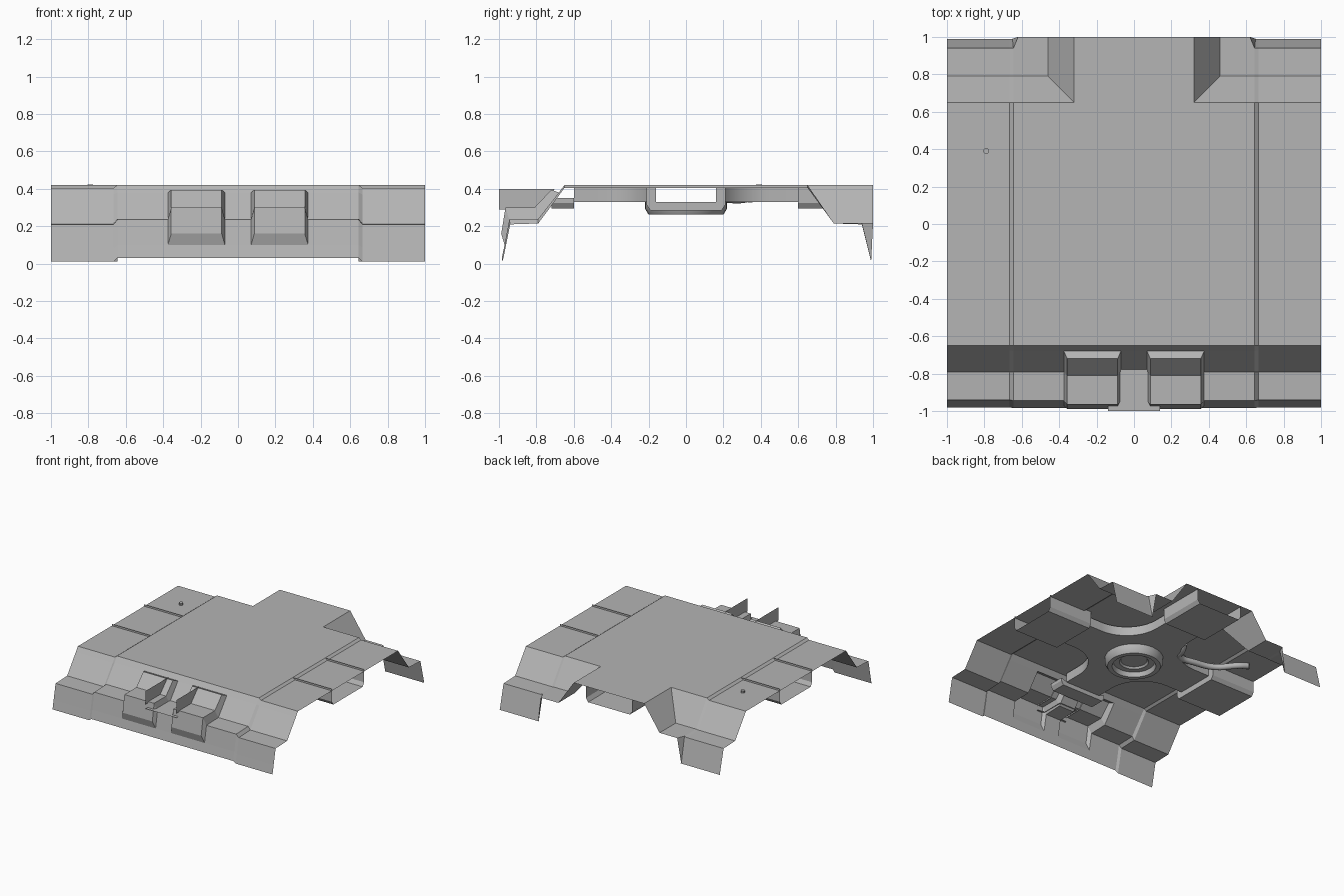
import bpy, bmesh, math

if "Cube" in bpy.data.objects:
    bpy.data.objects.remove(bpy.data.objects["Cube"])

# Mid grey for the whole model
grey = bpy.data.materials.new("mid_grey")
grey.diffuse_color = (.46, .46, .46, 1)
grey.use_nodes = True
grey.node_tree.nodes["Principled BSDF"].inputs["Base Color"].default_value = grey.diffuse_color


def build(name, quads, smooth=False):
    """Make an object from a list of polygons (lists of points), welding shared corners."""
    bm = bmesh.new()
    for q in quads:
        bm.faces.new([bm.verts.new(p) for p in q])
    bmesh.ops.remove_doubles(bm, verts=bm.verts, dist=0.0005)
    me = bpy.data.meshes.new(name)
    bm.to_mesh(me)
    bm.free()
    me.materials.append(grey)
    ob = bpy.data.objects.new(name, me)
    bpy.context.collection.objects.link(ob)
    if smooth:
        bpy.context.view_layer.objects.active = ob
        ob.select_set(True)
        bpy.ops.object.shade_smooth_by_angle(angle=math.radians(35))
        ob.select_set(False)
    return ob


def mirrored(quads):
    return quads + [[(-x, y, z) for x, y, z in reversed(q)] for q in quads]


def strip(a, b):
    """Quads joining two equally long rows of points."""
    return [[a[i], a[i + 1], b[i + 1], b[i]] for i in range(len(a) - 1)]


# Folded roof sheet: raised middle, lower sides, front fold with dormer openings
side = [(-.98, .012), (-.965, .085), (-.94, .21), (-.79, .215), (-.675, .37), (-.65, .405)]
mid = [(-.985, .03), (-.97, .10), (-.945, .235), (-.79, .24), (-.68, .38), (-.65, .42)]
xs = [0, .07, .375, .645, .665, 1]


def row(x):
    return [(x, y, z) for y, z in (mid if x < .65 else side)]


sheet = []
for x0, x1 in zip(xs, xs[1:]):
    cells = strip(row(x1), row(x0))
    if x0 == .07:
        cells = [cells[0], cells[4]]
    sheet += [c[::-1] for c in cells]
top = [(0, .42), (.32, .42), (.645, .42), (.665, .405), (1, .405)]
for (x0, z0), (x1, z1) in zip(top, top[1:]):
    sheet.append([(x0, -.65, z0), (x1, -.65, z1), (x1, .65, z1), (x0, .65, z0)])

# Rear gable: flat ridge with sloping flanks, eaves and short drop walls
E = .217
sheet += [
    [(0, .65, .42), (.32, .65, .42), (.32, 1, .42), (0, 1, .42)],
    [(.32, .65, .42), (.46, .79, E), (.46, 1, E), (.32, 1, .42)],
    [(.32, .65, .42), (.645, .65, .42), (.645, .79, E), (.46, .79, E)],
    [(.46, .79, E), (.645, .79, E), (.645, .94, E), (.46, .94, E)],
    [(.46, .94, E), (.645, .94, E), (.62, 1, E), (.46, 1, E)],
    [(.645, .94, E), (.62, 1, E), (.65, .99, .012)],
]
back = [(.65, .42, .405), (.79, E, .215), (.94, E, .21), (.99, .012, .012)]
a = [(.645, y, zm) for y, zm, zs in back]
b = [(.665, y, zs) for y, zm, zs in back]
c = [(1, y, zs) for y, zm, zs in back]
sheet += [q[::-1] for q in strip(a, b) + strip(b, c)]
build("roof_sheet", mirrored(sheet))

# Pair of dormer boxes on the front fold
base = [mid[4], mid[3], mid[2], mid[1]]
crown = [(-.72, .395), (-.81, .30), (-.965, .30), (-.988, .16)]
box = []
face = []
for xb, xt in ((.07, .087), (.375, .357)):
    rb = [(xb, y, z) for y, z in base]
    rt = [(xt, y, z) for y, z in crown]
    box += strip(rb, rt)
    face.append([rb[0]] + rt + [rb[3]])
box += strip(face[0], face[1])
build("dormers", mirrored(box))

# Upright plates and the small shelf between the dormers
plate = [[(.14, -1, .29), (.14, -.81, .29), (.14, -.70, .40), (.14, -1, .40)]]
build("dormer_fins", mirrored(plate))
build("front_shelf", [[(-.14, -1, .255), (.14, -1, .255), (.14, -.96, .255), (.08, -.95, .255),
                       (.08, -.77, .255), (-.08, -.77, .255), (-.08, -.95, .255), (-.14, -.96, .255)]])

# Cross-shaped duct below the roof, with rounded inner corners
R, C, N = .29, .45, 10
W = C - R
arc = [(C + R * math.cos(t), C + R * math.sin(t))
       for t in (math.radians(270 - 90 * i / N) for i in range(N + 1))]
corner = [(.6, W)] + arc + [(W, .6)]
duct = []
for sx in (1, -1):
    for sy in (1, -1):
        low = [(sx * x, sy * y, .33) for x, y in corner]
        high = [(sx * x, sy * y, .405) for x, y in corner]
        duct += strip(low, high)
        duct += [[(0, 0, .33), low[i], low[i + 1]] for i in range(len(low) - 1)]
for s in (1, -1):
    duct.append([(0, 0, .33), (s * .6, -W, .33), (s * .6, W, .33)])
    duct.append([(0, 0, .33), (-W, s * .6, .33), (W, s * .6, .33)])
build("cross_duct", duct, smooth=True)


# Deeper trough at the end of each duct arm
def trough(length, angle, ztop, low):
    sec = [(-.21, ztop), (-.21, low + .03), (-.19, low), (.19, low), (.21, low + .03), (.21, ztop)]
    ca, sa = round(math.cos(angle)), round(math.sin(angle))
    near, far = [[(ca * r - sa * w, sa * r + ca * w, z) for w, z in sec] for r in (.6, length)]
    step = [(ca * .6 - sa * w, sa * .6 + ca * w, z)
            for w, z in ((-W, ztop - .015), (-W, .33), (-W, .33), (W, .33), (W, .33), (W, ztop - .015))]
    walls = strip(near, far)
    cap = [[near[0], near[1], step[1], step[0]], [near[1], near[2], step[1]],
           [near[2], near[3], step[3], step[1]], [near[3], near[4], step[3]],
           [near[4], near[5], step[5], step[3]]]
    return walls + cap


ends = []
for i, (length, ztop) in enumerate([(1, .42), (1, .415), (1, .42), (.72, .35)]):
    ends += trough(length, i * math.pi / 2, ztop, .285 + .01 * (i % 2))
build("duct_ends", ends)

# Round collar in the middle of the duct
prof = [(.22, .33), (.22, .295), (.20, .262), (.165, .262), (.155, .30), (.11, .30), (.10, .315), (.001, .315)]
rings = [[(r * math.cos(k * math.tau / 32), r * math.sin(k * math.tau / 32), z) for r, z in prof]
         for k in range(33)]
collar = []
for p, q in zip(rings, rings[1:]):
    collar += strip(p, q)
build("round_collar", collar, smooth=True)

# Bent pipe from the duct up through the roof
cu = bpy.data.curves.new("bent_pipe", "CURVE")
cu.dimensions = "3D"
cu.bevel_depth = .025
cu.bevel_resolution = 2
cu.resolution_u = 5
cu.use_fill_caps = True
path = [(-.19, .36, .37), (-.22, .31, .35), (-.26, .22, .35), (-.42, .215, .355),
        (-.58, .26, .355), (-.70, .39, .355), (-.77, .42, .365)]
sp = cu.splines.new("BEZIER")
sp.bezier_points.add(len(path) - 1)
for bp, p in zip(sp.bezier_points, path):
    bp.co = p
    bp.handle_left_type = bp.handle_right_type = "AUTO"
cu.materials.append(grey)
bpy.context.collection.objects.link(bpy.data.objects.new("bent_pipe", cu))

bpy.ops.mesh.primitive_cylinder_add(vertices=10, radius=.016, depth=.06, location=(-.79, .39, .393))
bpy.context.object.name = "pipe_outlet"
bpy.context.object.data.materials.append(grey)
